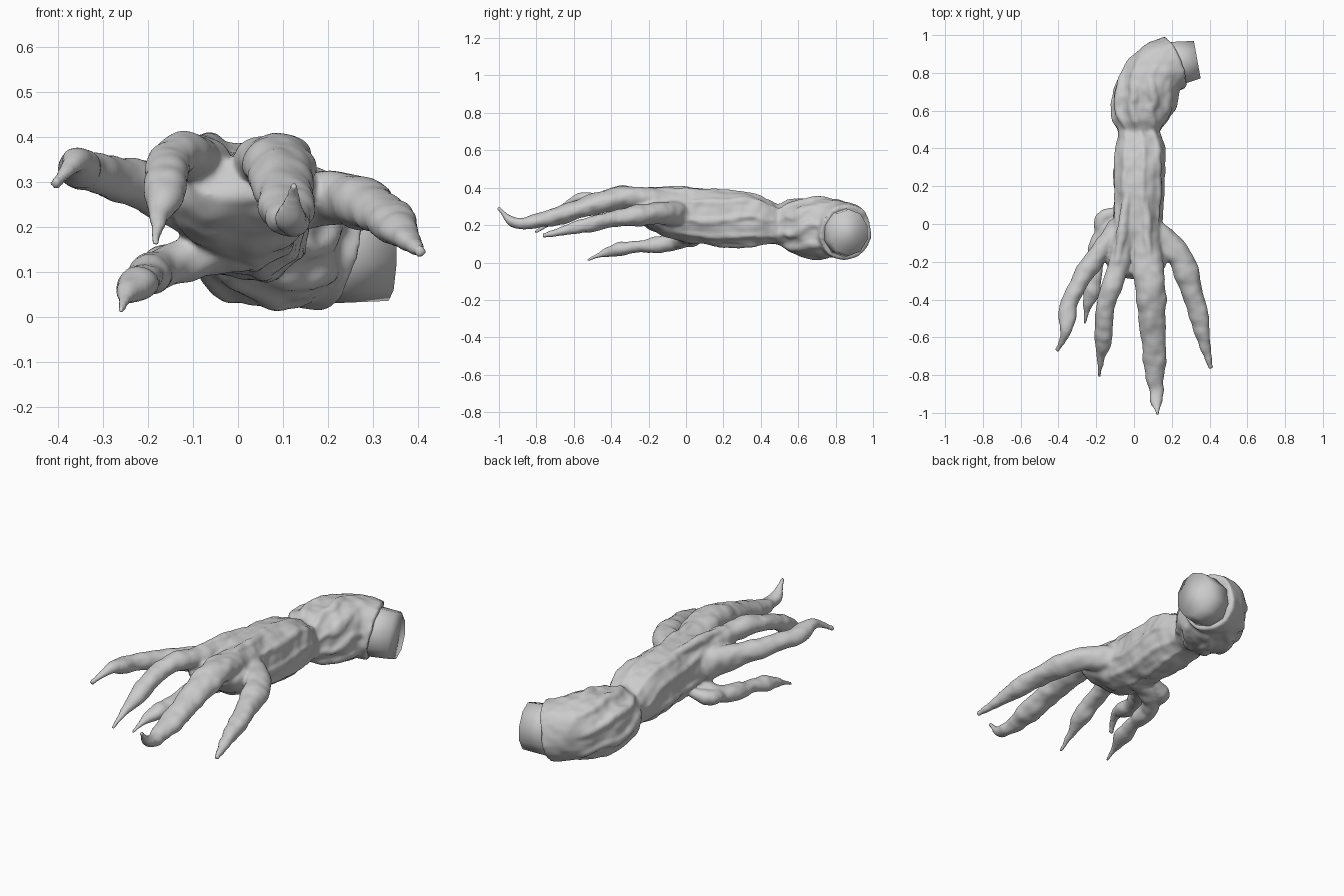
import bpy, bmesh, math
from mathutils import Vector

if "Cube" in bpy.data.objects:
    bpy.data.objects.remove(bpy.data.objects["Cube"])

UP = Vector((0, 0, 1))


def spline(pts, steps):
    """Catmull-Rom curve through rows of any length."""
    p = [Vector(q) for q in pts]
    p = [p[0] * 2 - p[1]] + p + [p[-1] * 2 - p[-2]]
    out = []
    for i in range(1, len(p) - 2):
        a, b, c, d = p[i - 1:i + 3]
        for s in range(steps):
            t = s / steps
            out.append(0.5 * (2 * b + (c - a) * t + (2 * a - 5 * b + 4 * c - d) * t * t
                              + (3 * b - a - 3 * c + d) * t ** 3))
    return out + [p[-2]]


def loft(bm, rows, sides=18, power=1.0):
    """Closed skin over rows of (x, y, z, half width, half height)."""
    centres = [Vector(r[:3]) for r in rows]
    rings = []
    for i, r in enumerate(rows):
        t = centres[min(i + 1, len(rows) - 1)] - centres[max(i - 1, 0)]
        side = t.cross(UP).normalized()
        high = side.cross(t).normalized()
        ring = []
        for k in range(sides):
            a = 2 * math.pi * (k + 0.5) / sides
            c, s = math.cos(a), math.sin(a)
            c = math.copysign(abs(c) ** power, c) * r[3]
            s = math.copysign(abs(s) ** power, s) * r[4]
            ring.append(bm.verts.new(centres[i] + side * c + high * s))
        rings.append(ring)
    for a, b in zip(rings, rings[1:]):
        for k in range(sides):
            j = (k + 1) % sides
            bm.faces.new((a[k], a[j], b[j], b[k]))
    bm.faces.new(rings[0])
    bm.faces.new(rings[-1])
    return rings


def cord(bm, path, radius):
    """Spindle-shaped strand along a path."""
    pts = spline(path, 4)
    n = len(pts) - 1
    loft(bm, [(*p, *[radius * (0.4 + 0.6 * math.sin(math.pi * i / n))] * 2)
              for i, p in enumerate(pts)], 10)


def strands(bm, rings, count, radius, twist):
    """Muscle cords lying on a loft, slowly turning around it."""
    sides = len(rings[0])
    for n in range(count):
        path = []
        for i, ring in enumerate(rings):
            mid = sum((v.co for v in ring), Vector()) / sides
            k = round(n * sides / count + i * twist) % sides
            path.append(ring[k].co.lerp(mid, 0.09))
        cord(bm, path, radius)


def digit(bm, path, radius, flat, knob, root):
    """Finger with two knuckles (knob = outer swelling), a claw and a deep root."""
    pts = spline(path, 8)
    dist = [0.0]
    for a, b in zip(pts, pts[1:]):
        dist.append(dist[-1] + (b - a).length)
    rows = []
    for p, d in zip(pts, dist):
        t = d / dist[-1]
        swell = sum(g * math.exp(-((t - c) / 0.07) ** 2) for c, g in ((0.4, 0.08), (0.74, knob)))
        w = radius * (1 - 0.42 * t) * (1 + swell) * min(1, (1 - t) / 0.3) ** 0.55
        w = max(w, 0.011)
        deep = flat + (root - flat) * max(0, 1 - t / 0.4)
        rows.append((*p, w, max(w * deep, 0.011)))
    loft(bm, rows)


def finish(bm, name):
    bmesh.ops.recalc_face_normals(bm, faces=bm.faces)
    me = bpy.data.meshes.new(name)
    bm.to_mesh(me)
    bm.free()
    for f in me.polygons:
        f.use_smooth = True
    ob = bpy.data.objects.new(name, me)
    bpy.context.collection.objects.link(ob)
    return ob


bm = bmesh.new()

# Upper arm, bending towards the cut end
upper = [(0.03, 0.46, 0.20, 0.09, 0.09), (0.03, 0.56, 0.20, 0.14, 0.125),
         (0.055, 0.67, 0.185, 0.16, 0.152), (0.125, 0.81, 0.18, 0.15, 0.155),
         (0.22, 0.855, 0.16, 0.146, 0.146)]
rings = loft(bm, spline(upper, 6), 28, 0.9)
strands(bm, rings[2:-3:3], 9, 0.032, 0.7)

# Forearm and palm
fore = [(0.03, 0.58, 0.19, 0.10, 0.11), (0.025, 0.46, 0.20, 0.115, 0.105),
        (0.03, 0.34, 0.225, 0.13, 0.142), (0.02, 0.05, 0.25, 0.122, 0.137),
        (0.01, -0.10, 0.26, 0.155, 0.115), (0.015, -0.19, 0.275, 0.165, 0.085),
        (0.02, -0.27, 0.305, 0.12, 0.045)]
rings = loft(bm, spline(fore, 6), 28, 0.82)
strands(bm, rings[4:25:4], 9, 0.024, 0.4)

# Four fingers
fingers = [
    (0.06, 0.9, 0.22, 1.5, [(-0.08, -0.02, 0.25), (-0.25, -0.24, 0.305), (-0.345, -0.43, 0.325),
                            (-0.36, -0.57, 0.345), (-0.407, -0.67, 0.295)]),
    (0.06, 0.9, 0.22, 1.0, [(-0.04, -0.02, 0.32), (-0.10, -0.28, 0.355), (-0.15, -0.43, 0.35),
                            (-0.165, -0.65, 0.255), (-0.187, -0.81, 0.16)]),
    (0.088, 0.75, 0.04, 0.8, [(0.05, -0.02, 0.31), (0.085, -0.34, 0.345), (0.11, -0.72, 0.24),
                              (0.115, -0.91, 0.215), (0.125, -1.005, 0.295)]),
    (0.07, 0.85, 0.05, 1.1, [(0.06, 0.0, 0.26), (0.235, -0.17, 0.265), (0.32, -0.4, 0.23),
                             (0.36, -0.57, 0.19), (0.408, -0.765, 0.143)]),
]
for radius, flat, knob, root, path in fingers:
    digit(bm, path, radius, flat, knob, root)

# Tendons from the two middle knuckles back to the wrist
for radius, flat, knob, root, path in fingers[1:3]:
    knuckle = Vector(path[1]) + UP * radius * flat * 0.7
    wrist = Vector((path[1][0] * 0.4 + 0.02, 0.25, 0.36))
    cord(bm, [wrist, knuckle.lerp(wrist, 0.5), knuckle], 0.026)

# Thumb underneath, with the bony heel behind it
digit(bm, [(0, 0.02, 0.16), (-0.165, -0.06, 0.11), (-0.21, -0.27, 0.083),
           (-0.24, -0.42, 0.055), (-0.262, -0.53, 0.01)], 0.053, 0.9, 0.2, 1.1)
cord(bm, [(-0.06, 0.08, 0.15), (-0.165, 0.02, 0.12), (-0.18, -0.1, 0.11)], 0.038)

arm = finish(bm, "clawed_arm")

# Fuse everything into one wrinkled skin
m = arm.modifiers.new("fuse", 'REMESH')
m.mode = 'VOXEL'
m.voxel_size = 0.008
m.use_smooth_shade = True
m = arm.modifiers.new("blend", 'SMOOTH')
m.factor = 0.5
m.iterations = 10
tex = bpy.data.textures.new("skin_bumps", 'CLOUDS')
tex.noise_scale = 0.1
tex.noise_depth = 1
m = arm.modifiers.new("wrinkles", 'DISPLACE')
m.texture = tex
m.texture_coords = 'LOCAL'
m.strength = 0.022
m.mid_level = 0.45

# Faceted stump plug at the cut end
bm = bmesh.new()
loft(bm, [(0.17, 0.84, 0.16, 0.13, 0.132), (0.335, 0.87, 0.16, 0.106, 0.125)], 10)
finish(bm, "stump_plug")
